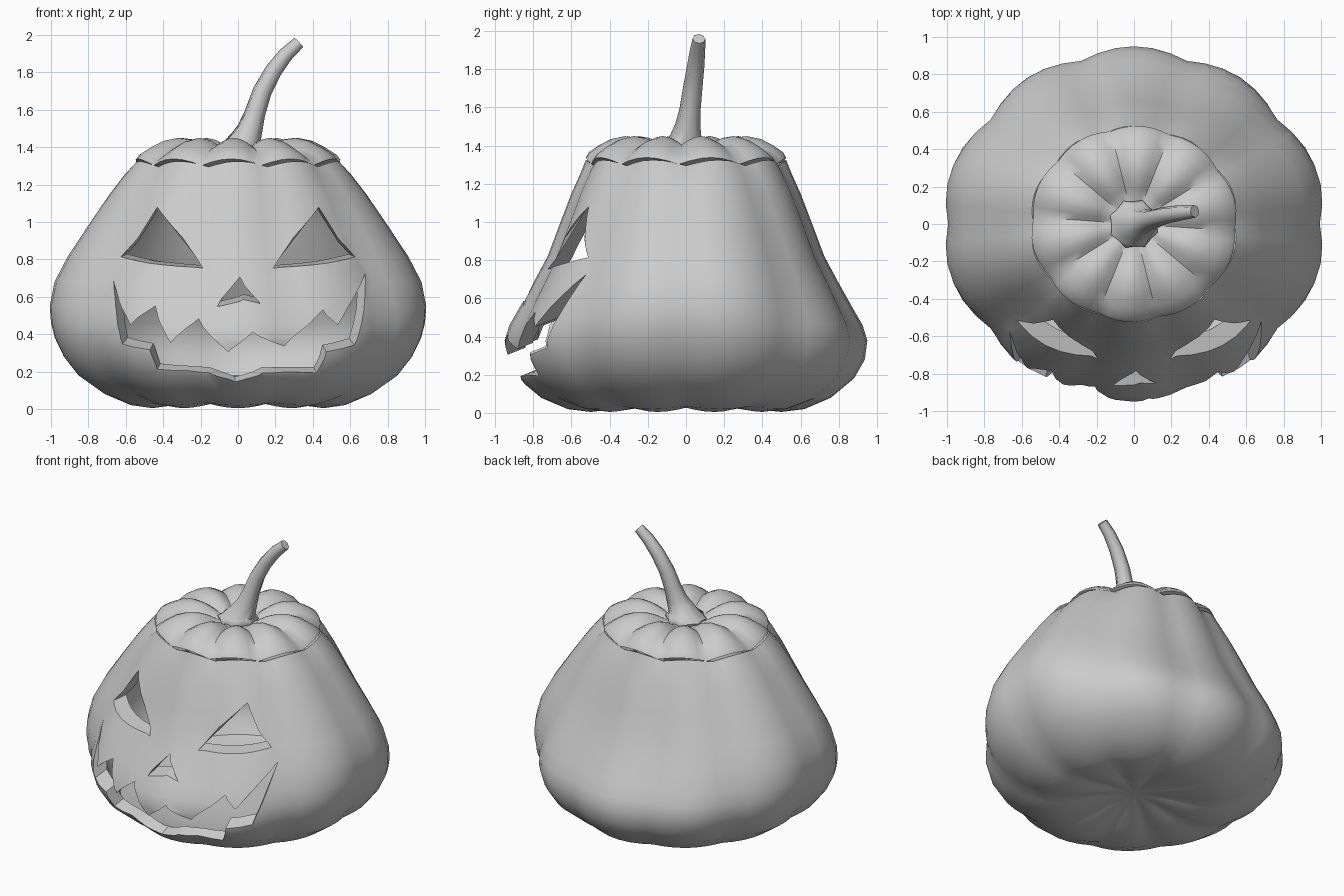
import bpy, math
from mathutils import Vector

if "Cube" in bpy.data.objects:
    bpy.data.objects.remove(bpy.data.objects["Cube"])

SEG = 60   # six facets per rib, ten ribs


def make_object(name, verts, faces):
    mesh = bpy.data.meshes.new(name)
    mesh.from_pydata([tuple(v) for v in verts], [], faces)
    mesh.update()
    ob = bpy.data.objects.new(name, mesh)
    bpy.context.collection.objects.link(ob)
    bpy.context.view_layer.objects.active = ob
    bpy.ops.object.select_all(action='DESELECT')
    ob.select_set(True)
    bpy.ops.object.mode_set(mode='EDIT')
    bpy.ops.mesh.select_all(action='SELECT')
    bpy.ops.mesh.normals_make_consistent(inside=False)
    bpy.ops.object.mode_set(mode='OBJECT')
    return ob


def smooth(ob, deg):
    bpy.ops.object.select_all(action='DESELECT')
    bpy.context.view_layer.objects.active = ob
    ob.select_set(True)
    bpy.ops.object.shade_smooth_by_angle(angle=math.radians(deg))


def skin(rings, n, start, end):
    """Faces over stacked rings of n verts; start/end are pole vert indices."""
    faces = []
    for k in range(rings - 1):
        for i in range(n):
            j = (i + 1) % n
            faces.append((k*n + i, k*n + j, (k+1)*n + j, (k+1)*n + i))
    for i in range(n):
        j = (i + 1) % n
        faces.append((j, i, start))
        faces.append(((rings-1)*n + i, (rings-1)*n + j, end))
    return faces


def ribbed_lathe(name, rows, z0, z1, phase=0):
    """rows: (z, radius x, radius y, radial groove, vertical groove)"""
    verts = []
    for z, rx, ry, gr, gz in rows:
        for i in range(SEG):
            a = 2*math.pi*i/SEG
            dip = 1 - abs(math.sin(5*a))
            a += phase
            c, s = math.cos(a), math.sin(a)
            r = (1 - gr*dip) / math.hypot(c/rx, s/ry)
            verts.append((r*c, r*s, z + gz*dip))
    verts += [(0, 0, z0), (0, 0, z1)]
    n = len(rows)*SEG
    return make_object(name, verts, skin(len(rows), SEG, n, n + 1))


# Hollow body: outer profile (z, rx, ry) from the base up, then back down inside
side = [(.08, .73, .76), (.18, .875, .88), (.28, .955, .937), (.38, 1.005, .95),
        (.46, 1.027, .925), (.55, 1.035, .873), (.68, 1.01, .80), (.82, .935, .725),
        (.98, .825, .665), (1.15, .705, .60), (1.25, .625, .555)]
outer = [(.07, .08, .08, .0, .0), (.05, .2, .2, .02, .014), (.02, .36, .36, .04, .02),
         (.005, .48, .5, .05, .022), (.02, .59, .62, .05, .015)]
outer += [(z, x, y, .04, 0) for z, x, y in side] + [(1.325, .56, .525, .04, -.03)]
W = .1
inner = [(1.285, .45, .42, .02, -.03)]
inner += [(z, x - W, y - W, .02, 0) for z, x, y in reversed(side[1:-1])]
inner += [(.12, .55, .56, .02, 0), (.12, .2, .2, 0, 0)]
body = ribbed_lathe("pumpkin_body", outer + inner, .075, .13)


def front_y(x, z):
    """Depth of the front surface at x, z."""
    for (za, xa, ya), (zb, xb, yb) in zip(side, side[1:]):
        if za <= z <= zb:
            t = (z - za)/(zb - za)
            rx, ry = xa + t*(xb - xa), ya + t*(yb - ya)
            return -.98*ry*math.sqrt(max(.05, 1 - (x/rx)**2))
    return -.9


def carve(name, outline, rise):
    """Cut an outline through the front wall, converging inwards and upwards."""
    verts = []
    for y in (-1.08, -.2):
        for x, z in outline:
            d = y - front_y(x, z)
            verts.append((x - .5*x*d, y, z + rise*d))
    n = len(outline)
    faces = [tuple(range(n)), tuple(range(2*n - 1, n - 1, -1))]
    faces += [(i, i + n, (i+1) % n + n, (i+1) % n) for i in range(n)]
    cutter = make_object(name, verts, faces)
    cutter.hide_render = True
    mod = body.modifiers.new(name, 'BOOLEAN')
    mod.operation, mod.solver, mod.object = 'DIFFERENCE', 'EXACT', cutter
    bpy.context.view_layer.objects.active = body
    bpy.ops.object.modifier_apply(modifier=name)
    bpy.data.objects.remove(cutter)


# Face openings
for sx in (-1, 1):
    carve("eye_cutter", [(sx*.19, .752), (sx*.43, 1.08), (sx*.63, .812)], .15)
carve("nose_cutter", [(-.11, .55), (.01, .71), (.12, .565), (.03, .59)], .25)
carve("mouth_cutter", [
    (-.67, .68), (-.57, .455), (-.44, .555), (-.36, .35), (-.21, .48), (-.05, .31),
    (.08, .42), (.25, .33), (.45, .535), (.53, .455), (.69, .715), (.62, .345),
    (.47, .31), (.42, .195), (.13, .195), (-.016, .15), (-.16, .195), (-.43, .215),
    (-.47, .32), (-.615, .35)], .4)
smooth(body, 38)

# Lid: ribbed cap with a scalloped rim, turned slightly against the body
lid_rows = [(1.375, .07, .07, 0, 0), (1.375, .13, .13, 0, -.01), (1.415, .19, .19, 0, -.03),
            (1.442, .26, .26, 0, -.04), (1.45, .33, .32, .01, -.045),
            (1.434, .41, .395, .02, -.045), (1.4, .48, .46, .03, -.045),
            (1.365, .535, .51, .03, -.04), (1.338, .555, .525, .03, -.035),
            (1.295, .45, .43, .02, -.03), (1.285, .25, .25, 0, 0)]
lid = ribbed_lathe("lid", lid_rows, 1.375, 1.285, math.radians(-4))
smooth(lid, 50)

# Stem: ridged, tapering and bent to the right, flared at its foot
path = [((0, 0, 1.35), .12), ((0, 0, 1.385), .13), ((.012, 0, 1.405), .112),
        ((.042, 0, 1.44), .082), ((.065, .01, 1.5), .066), ((.09, .02, 1.58), .054),
        ((.13, .035, 1.7), .049), ((.19, .05, 1.81), .044), ((.255, .06, 1.895), .039),
        ((.325, .068, 1.96), .033)]
pts = [Vector(p) for p, r in path]
verts, N = [], 16
for k, (p, r) in enumerate(path):
    t = (pts[min(k + 1, len(pts) - 1)] - pts[max(k - 1, 0)]).normalized()
    if k < 3:
        t = Vector((0, 0, 1))
    u = Vector((0, 1, 0)).cross(t).normalized()
    v = t.cross(u)
    for i in range(N):
        a = 2*math.pi*i/N + .05*k
        q = r*(1.04 if i % 2 else .92)
        verts.append(pts[k] + u*q*math.cos(a) + v*q*math.sin(a))
verts += [pts[0], pts[-1]]
stem = make_object("stem", verts, skin(len(path), N, len(path)*N, len(path)*N + 1))
smooth(stem, 60)
